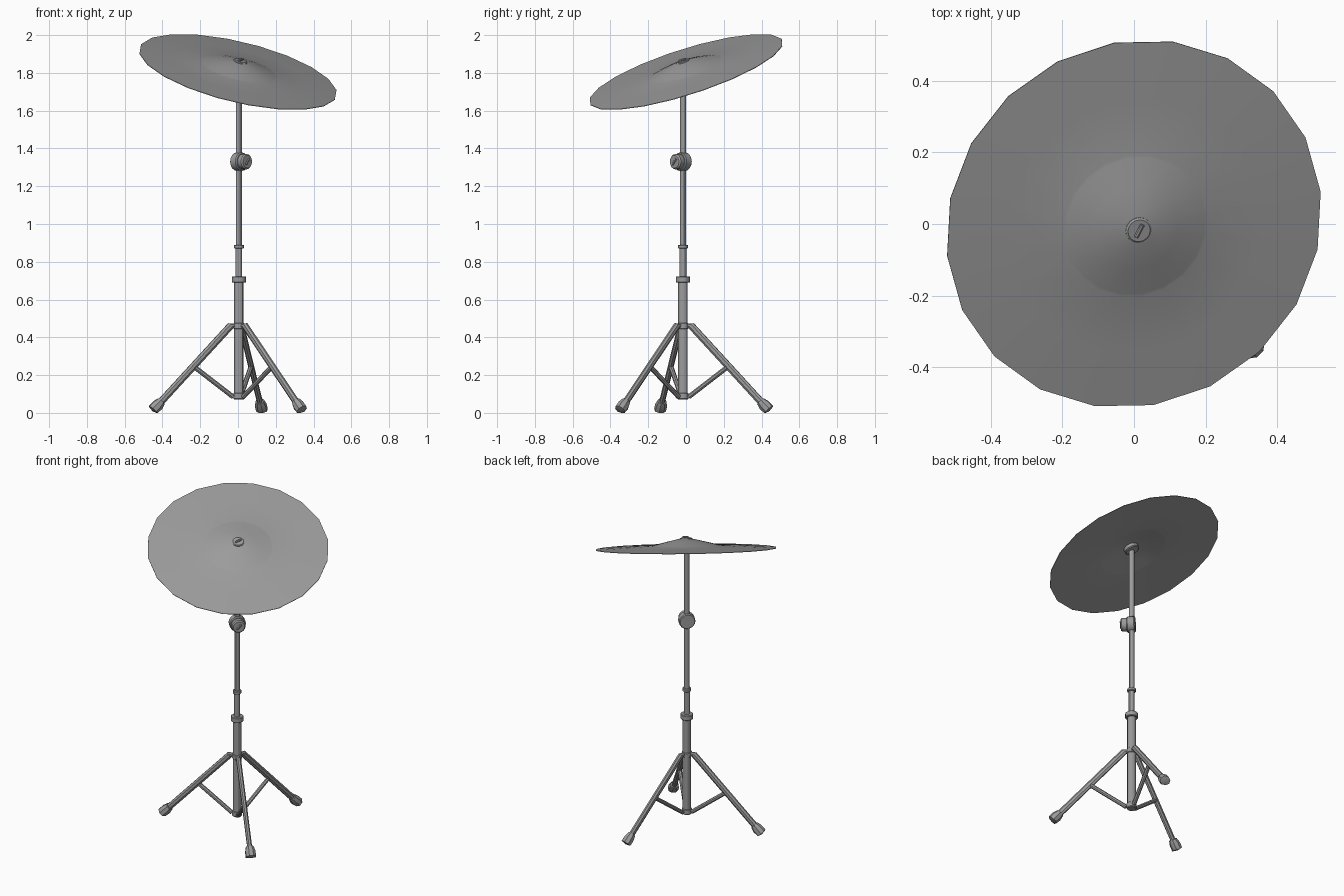
import bpy, bmesh, math
from mathutils import Matrix, Vector

if "Cube" in bpy.data.objects:
    bpy.data.objects.remove(bpy.data.objects["Cube"])

CX, CY = 0.005, -0.016          # stand axis

grey = bpy.data.materials.new("dark_grey")
grey.diffuse_color = (0.33, 0.33, 0.33, 1)
grey.use_nodes = True
grey.node_tree.nodes["Principled BSDF"].inputs["Base Color"].default_value = grey.diffuse_color


def lathe(name, profile, sides=16, mat=Matrix(), phase=0.0):
    """Revolve (radius, height) points about local z; radius 0 makes a pole."""
    bm = bmesh.new()
    rings = []
    for r, h in profile:
        if r == 0:
            rings.append([bm.verts.new((0, 0, h))] * sides)
        else:
            rings.append([bm.verts.new((r * math.cos(phase + 2 * math.pi * i / sides),
                                        r * math.sin(phase + 2 * math.pi * i / sides), h))
                          for i in range(sides)])
    for a, b in zip(rings, rings[1:]):
        for i in range(sides):
            j = (i + 1) % sides
            bm.faces.new(list(dict.fromkeys((a[i], a[j], b[j], b[i]))))
    bmesh.ops.recalc_face_normals(bm, faces=bm.faces)
    bm.transform(mat)
    me = bpy.data.meshes.new(name)
    bm.to_mesh(me)
    bm.free()
    me.materials.append(grey)
    ob = bpy.data.objects.new(name, me)
    bpy.context.collection.objects.link(ob)
    bpy.ops.object.select_all(action='DESELECT')
    ob.select_set(True)
    bpy.context.view_layer.objects.active = ob
    bpy.ops.object.shade_smooth_by_angle(angle=math.radians(30))
    return ob


def along(a, b):
    """Matrix placing local z on the line from a to b."""
    d = Vector(b) - Vector(a)
    return Matrix.Translation(a) @ d.to_track_quat('Z', 'Y').to_matrix().to_4x4()


def rod(name, a, b, r, sides=12, squash=1.0):
    """Bar from a to b; squash narrows it sideways."""
    n = (Vector(b) - Vector(a)).length
    return lathe(name, [(0, 0), (r, 0), (r, n), (0, n)], sides,
                 along(a, b) @ Matrix.Diagonal((squash, 1, 1, 1)), math.pi / sides)


def collar(name, z0, z1, r, bevel=0.003):
    return lathe(name, [(0, z0), (r - bevel, z0), (r, z0 + bevel), (r, z1 - bevel),
                        (r - bevel, z1), (0, z1)], 16, Matrix.Translation((CX, CY, 0)))


# Telescoping column
for name, z0, z1, r in (("lower_tube", 0.07, 0.70, 0.026), ("middle_tube", 0.70, 0.88, 0.018),
                        ("upper_tube", 0.88, 1.33, 0.017), ("top_rod", 1.33, 1.86, 0.017)):
    rod(name, (CX, CY, z0), (CX, CY, z1), r)
collar("height_clamp", 0.69, 0.722, 0.038)
collar("memory_lock", 0.87, 0.89, 0.026)
collar("leg_hub", 0.445, 0.475, 0.03)
collar("brace_hub", 0.072, 0.105, 0.03)

# Tripod legs
for i, deg in enumerate((-45, 75, 195), 1):
    ca, sa = math.cos(math.radians(deg)), math.sin(math.radians(deg))

    def at(r, z):
        return (CX + r * ca, CY + r * sa, z)

    rod(f"leg_{i}", at(0.045, 0.462), at(0.45, 0.035), 0.02, 8, 0.75)
    rod(f"leg_hinge_{i}", at(0.02, 0.462), at(0.055, 0.462), 0.013, 8)
    rod(f"brace_{i}", at(0.032, 0.085), at(0.24, 0.24), 0.013, 8)
    # Rubber foot: sleeve around the leg end with a flat base
    foot = lathe(f"foot_{i}", [(0, 0), (0.024, 0), (0.032, 0.03), (0.032, 0.065), (0, 0.072)],
                 8, along(at(0.425, 0.062), at(0.475, 0.01)), math.pi / 8)
    for v in foot.data.vertices:
        v.co.z = max(v.co.z, 0.0)

# Tilter drum and tightening knob, axis pointing front right
tilt_axis = Vector((1, -1, 0)).normalized()
mid = Vector((CX, CY, 1.33))
tm = along(mid, mid + tilt_axis)
lathe("tilter_drum", [(0, -0.022), (0.044, -0.022), (0.049, -0.016), (0.049, 0.022),
                      (0.044, 0.028), (0, 0.028)], 16, tm)
lathe("tilter_knob", [(0, 0.02), (0.038, 0.02), (0.041, 0.034), (0.041, 0.056),
                      (0.034, 0.064), (0, 0.064)], 16, tm)
side = Vector((1, 1, 1.6)).normalized() * 0.02
wing = mid + tilt_axis * 0.063
rod("tilter_wing", wing - side, wing + side, 0.007, 8)

# Tilted cymbal: gently sloping bow and a conical bell
az = math.radians(37)
cm = Matrix.Translation((0, 0, 1.806)) @ Matrix.Rotation(
    math.atan(0.4), 4, Vector((math.cos(az), math.sin(az), 0)))
top = [(0.538, 0.0), (0.37, 0.009), (0.208, 0.017), (0.2, 0.019),
       (0.12, 0.039), (0.045, 0.057), (0, 0.06)]
under = [(r, h - 0.003) for r, h in reversed(top)]
lathe("cymbal", under + top, 20, cm, math.radians(44))

# Felt washer below, cap and wing nut above
lathe("lower_washer", [(0, 0.026), (0.038, 0.026), (0.045, 0.031), (0.045, 0.05), (0, 0.052)], 16, cm)
lathe("top_cap", [(0, 0.05), (0.037, 0.05), (0.037, 0.06), (0.032, 0.064), (0, 0.064)], 16, cm)
rod("wing_nut", cm @ Vector((-0.008, -0.018, 0.065)), cm @ Vector((0.008, 0.018, 0.069)), 0.007, 8)
